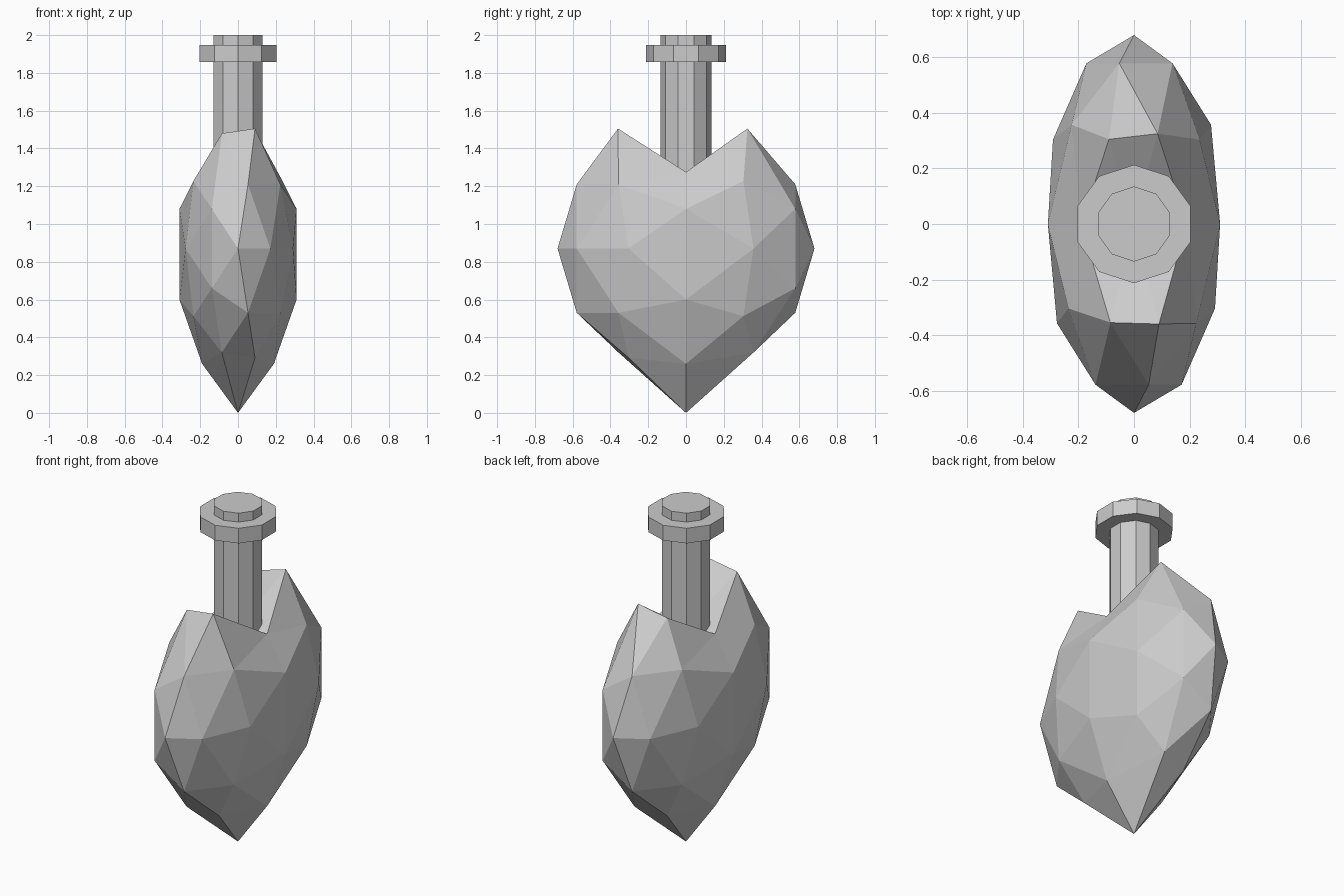
import bpy
import bmesh
from mathutils import Vector

cube = bpy.data.objects.get("Cube")
if cube:
    bpy.data.objects.remove(cube, do_unlink=True)

grey = bpy.data.materials.new("plain_grey")
grey.use_nodes = True
grey.diffuse_color = (0.6, 0.6, 0.6, 1)
grey.node_tree.nodes["Principled BSDF"].inputs["Base Color"].default_value = (0.6, 0.6, 0.6, 1)


def finish(bm, name):
    """Turn a bmesh into a flat-shaded grey object."""
    mesh = bpy.data.meshes.new(name)
    bm.to_mesh(mesh)
    bm.free()
    mesh.materials.append(grey)
    obj = bpy.data.objects.new(name, mesh)
    bpy.context.collection.objects.link(obj)
    return obj


def decagon(name, radius, bottom, top):
    """Ten-sided closed cylinder with a corner on the y axis."""
    bm = bmesh.new()
    bmesh.ops.create_cone(bm, cap_ends=True, segments=10, radius1=radius,
                          radius2=radius, depth=top - bottom)
    for v in bm.verts:
        v.co.z += (top + bottom) / 2
    return finish(bm, name)


# Heart body: flattened icosphere with its poles on the y axis
bm = bmesh.new()
bmesh.ops.create_icosphere(bm, subdivisions=2, radius=1)
for v in bm.verts:
    x, y, z = v.co
    v.co = (x * 0.326, -z * 0.68, 0.87 + y * 0.68)

# Pull out the bottom point, sink the notch and raise the lobes
moves = [
    ((0, 0, 0.19), (0, 0, 0)),
    ((0, 0, 1.55), (0, 0, 1.27)),
    ((0.09, 0.36, 1.42), (0.085, 0.325, 1.505)),
    ((-0.09, 0.30, 1.45), (-0.09, 0.305, 1.46)),
    ((0.09, -0.30, 1.45), (0.09, -0.36, 1.505)),
    ((-0.09, -0.36, 1.42), (-0.085, -0.355, 1.48)),
]
for side in (-1, 1):
    moves += [
        ((side * 0.19, 0, 1.42), (side * 0.19, 0, 1.275)),
        ((side * 0.19, 0, 0.32), (side * 0.19, 0, 0.26)),
        ((side * 0.31, 0, 0.66), (side * 0.31, 0, 0.60)),
    ]
picked = [(min(bm.verts, key=lambda v: (v.co - Vector(old)).length), new)
          for old, new in moves]
for v, new in picked:
    v.co = new
finish(bm, "heart_body")

# Neck and collar
decagon("neck", 0.135, 1.2, 2.0)
decagon("collar", 0.213, 1.858, 1.947)
